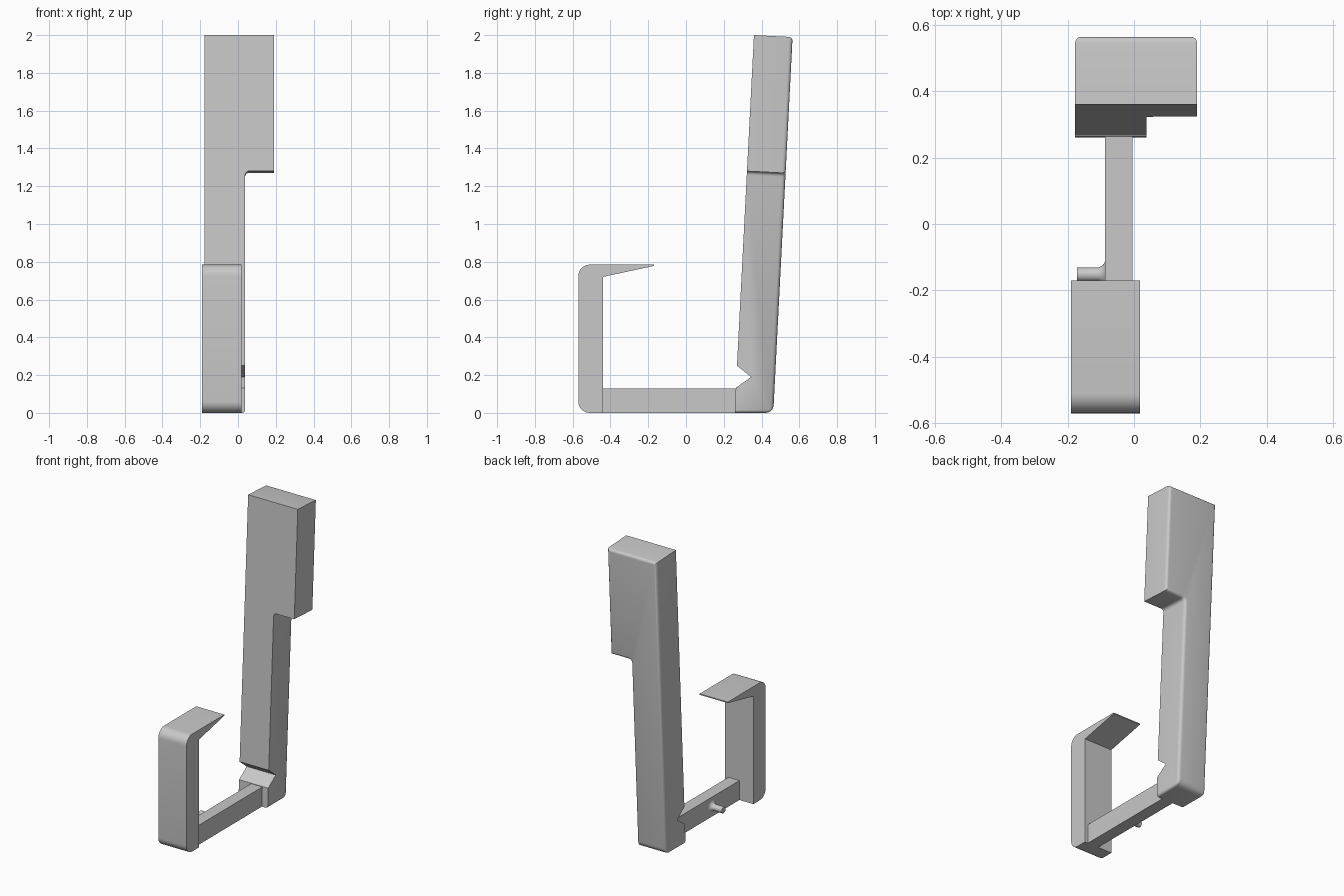
import bpy, bmesh, math
from mathutils import Vector

old = bpy.data.objects.get("Cube")
if old:
    bpy.data.objects.remove(old)

grey = bpy.data.materials.new("plain grey")
grey.use_nodes = True
colour = (0.58, 0.58, 0.58, 1)
grey.diffuse_color = colour
grey.node_tree.nodes["Principled BSDF"].inputs["Base Color"].default_value = colour


def finish(bm, name):
    bmesh.ops.recalc_face_normals(bm, faces=bm.faces)
    mesh = bpy.data.meshes.new(name)
    bm.to_mesh(mesh)
    bm.free()
    mesh.materials.append(grey)
    obj = bpy.data.objects.new(name, mesh)
    bpy.context.collection.objects.link(obj)
    return obj


def smooth(obj):
    bpy.ops.object.select_all(action='DESELECT')
    obj.select_set(True)
    bpy.context.view_layer.objects.active = obj
    bpy.ops.object.shade_smooth_by_angle(angle=math.radians(35))


def apply_all(obj):
    bpy.context.view_layer.objects.active = obj
    for mod in list(obj.modifiers):
        bpy.ops.object.modifier_apply(modifier=mod.name)


def arc(cy, cz, r, start, end, steps=8):
    return [(cy + r * math.cos(math.radians(start + (end - start) * i / steps)),
             cz + r * math.sin(math.radians(start + (end - start) * i / steps)))
            for i in range(steps + 1)]


def prism(name, profile, x0, x1):
    """Extrude a side profile of (y, z) points from x0 to x1."""
    bm = bmesh.new()
    face = bm.faces.new([bm.verts.new((x0, y, z)) for y, z in profile])
    out = bmesh.ops.extrude_face_region(bm, geom=[face])
    moved = [v for v in out["geom"] if isinstance(v, bmesh.types.BMVert)]
    bmesh.ops.translate(bm, verts=moved, vec=(x1 - x0, 0, 0))
    return finish(bm, name)


# Front hook with rounded outer corners and a tapering lip
hook = prism("front_hook",
             [(-0.44, 0)] + arc(-0.51, 0.06, 0.06, 270, 180)
             + arc(-0.51, 0.725, 0.06, 180, 90)
             + [(-0.17, 0.785), (-0.17, 0.778), (-0.44, 0.72)], -0.19, 0.018)
smooth(hook)

# Connecting bar
prism("connecting_bar", [(-0.45, 0), (0.28, 0), (0.28, 0.13), (-0.45, 0.13)], -0.087, -0.005)

# Leaning rear arm: L outline pushed back, rounded around its back face
SLOPE, DEPTH, FRONT = 0.0514, 0.205, 0.257
outline = ([(-0.177, 0), (0.038, 0)] + arc(0.058, 1.26, 0.02, 180, 90, 5)
           + [(0.19, 1.28), (0.19, 2.0), (-0.177, 2.0)])


def lean(x, w, depth):
    z = 0 if w == 0 else w - SLOPE * depth
    return Vector((x, FRONT + depth + SLOPE * z, z))


bm = bmesh.new()
front = [bm.verts.new(lean(x, w, 0)) for x, w in outline]
back = [bm.verts.new(lean(x, w, DEPTH)) for x, w in outline]
bm.faces.new(front)
bm.faces.new(back[::-1])
n = len(outline)
for i in range(n):
    j = (i + 1) % n
    bm.faces.new((front[i], front[j], back[j], back[i]))
weight = bm.edges.layers.float.new("bevel_weight_edge")
back_set = set(back)
for e in bm.edges:
    if all(v in back_set for v in e.verts):
        e[weight] = 0.5
bm.edges.get((back[0], back[1]))[weight] = 1
for i in (0, 1):
    bm.edges.get((front[i], back[i]))[weight] = 0
for i in range(2):
    bm.edges.get((front[i], back[i]))[weight] = 0.4
arm = finish(bm, "rear_arm")
bevel = arm.modifiers.new("rounding", 'BEVEL')
bevel.limit_method = 'WEIGHT'
bevel.width = 0.055
bevel.segments = 5

# V notch across the foot of the arm, with the foot face trimmed square
cutter = prism("notch_cutter", [(0.345, 0.19), (0.2, 0.306), (0.2, -0.1),
                                (0.26, -0.1), (0.26, 0.13)], -0.4, 0.4)
cutter.hide_render = True
notch = arm.modifiers.new("notch", 'BOOLEAN')
notch.operation = 'DIFFERENCE'
notch.solver = 'EXACT'
notch.object = cutter
apply_all(arm)
bpy.data.objects.remove(cutter)
smooth(arm)

# Side peg with a flared root
bm = bmesh.new()
axis = Vector((0, -0.152, 0.065))
flare = [(-0.07, 0), (-0.086, 0.042), (-0.09, 0.032), (-0.097, 0.025),
         (-0.108, 0.021), (-0.172, 0.021), (-0.172, 0)]
verts = [bm.verts.new((x, axis.y, axis.z + r)) for x, r in flare]
edges = [bm.edges.new(pair) for pair in zip(verts, verts[1:])]
bmesh.ops.spin(bm, geom=verts + edges, cent=axis, axis=(1, 0, 0),
               angle=math.tau, steps=24)
bmesh.ops.remove_doubles(bm, verts=bm.verts, dist=0.0005)
smooth(finish(bm, "side_peg"))
